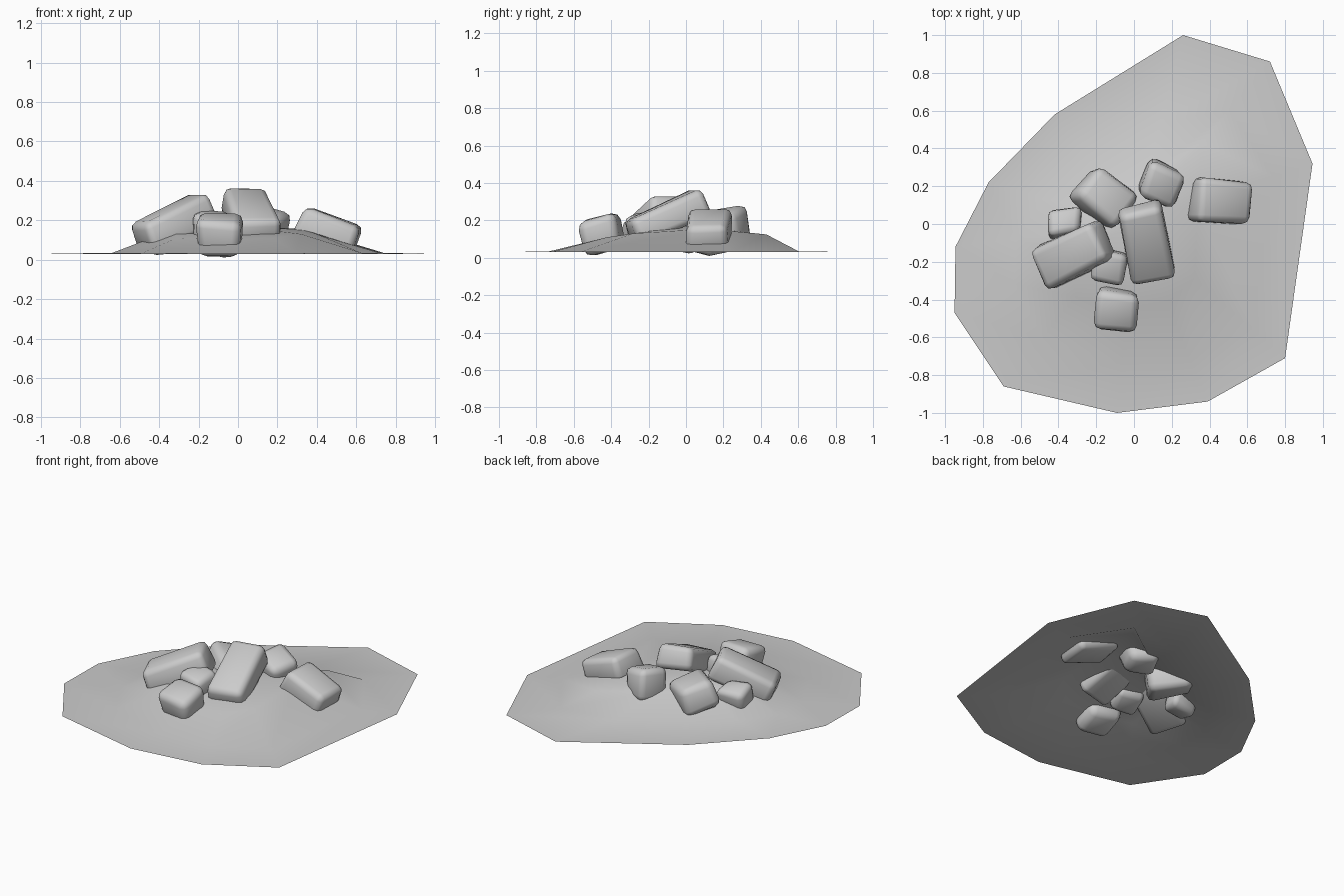
import bpy, bmesh, random
from math import radians
from mathutils import Vector, Euler

random.seed(4)
cube = bpy.data.objects.get("Cube")
if cube:
    bpy.data.objects.remove(cube, do_unlink=True)


def make_material(name, value):
    mat = bpy.data.materials.new(name)
    mat.use_nodes = True
    colour = (value, value, value, 1)
    mat.diffuse_color = colour
    mat.node_tree.nodes["Principled BSDF"].inputs["Base Color"].default_value = colour
    return mat


stone_grey = make_material("stone_grey", 0.6)


def add_object(name, bm):
    mesh = bpy.data.meshes.new(name)
    bm.to_mesh(mesh)
    bm.free()
    mesh.materials.append(stone_grey)
    for poly in mesh.polygons:
        poly.use_smooth = True
    obj = bpy.data.objects.new(name, mesh)
    bpy.context.collection.objects.link(obj)


# Ground mound: rim x, rim y, slope foot fraction, shoulder fraction, shoulder height
RIM = [
    (0.26, 1.0, 0.54, 0.24, 0.125), (-0.42, 0.58, 0.57, 0.25, 0.13),
    (-0.77, 0.22, 0.62, 0.27, 0.145), (-0.945, -0.12, 0.66, 0.30, 0.16),
    (-0.95, -0.47, 0.67, 0.34, 0.155), (-0.69, -0.86, 0.70, 0.45, 0.11),
    (-0.09, -1.0, 0.73, 0.45, 0.10), (0.39, -0.94, 0.75, 0.45, 0.11),
    (0.80, -0.71, 0.78, 0.40, 0.13), (0.945, 0.32, 0.78, 0.36, 0.155),
    (0.72, 0.86, 0.70, 0.50, 0.125),
]
bm = bmesh.new()
peak = bm.verts.new((0, 0, 0.17))
rings = [
    [bm.verts.new((x, y, 0.03)) for x, y, foot, top, z in RIM],
    [bm.verts.new((x * foot, y * foot, 0.035)) for x, y, foot, top, z in RIM],
    [bm.verts.new((x * top, y * top, z)) for x, y, foot, top, z in RIM],
]
for i in range(len(RIM)):
    j = (i + 1) % len(RIM)
    for low, high in zip(rings, rings[1:]):
        bm.faces.new((low[i], low[j], high[j], high[i]))
    bm.faces.new((rings[-1][i], rings[-1][j], peak))
add_object("ground_mound", bm)


# Rocks: uneven blocks with rounded edges, narrowed at the top and base
def add_rock(name, centre, size, turn, top=0.92, base=1.0):
    bm = bmesh.new()
    bmesh.ops.create_cube(bm, size=1)
    spin = Euler([radians(a) for a in turn]).to_matrix()
    for v in bm.verts:
        p = Vector(c * s for c, s in zip(v.co, size))
        narrow = top if p.z > 0 else base
        p.x *= narrow
        p.y *= narrow
        p += Vector(random.uniform(-1, 1) for _ in range(3)) * 0.015
        v.co = spin @ p + Vector(centre)
    bmesh.ops.bevel(bm, geom=bm.edges[:], offset=min(size) * 0.22, segments=2,
                    profile=0.5, affect='EDGES', clamp_overlap=True)
    bmesh.ops.recalc_face_normals(bm, faces=bm.faces[:])
    add_object(name, bm)


add_rock("long_left_rock", (-0.325, -0.16, 0.185), (0.41, 0.23, 0.16), (0, -22, 25))
add_rock("tall_centre_rock", (0.06, -0.10, 0.22), (0.24, 0.43, 0.16), (25, 0, 10), top=0.97)
add_rock("right_rock", (0.465, 0.12, 0.15), (0.32, 0.25, 0.16), (0, 20, -5))
add_rock("back_rock", (0.14, 0.215, 0.16), (0.22, 0.22, 0.19), (10, 8, -20), base=0.85)
add_rock("back_left_rock", (-0.155, 0.14, 0.135), (0.29, 0.23, 0.19), (-16, 10, -42))
add_rock("small_left_rock", (-0.365, 0.0, 0.115), (0.19, 0.16, 0.15), (-14, 0, 3), base=0.9)
add_rock("small_inner_rock", (-0.135, -0.23, 0.165), (0.20, 0.19, 0.15), (12, 0, -15), base=0.8)
add_rock("front_rock", (-0.095, -0.455, 0.125), (0.24, 0.23, 0.19), (16, 5, -6), base=0.85)
